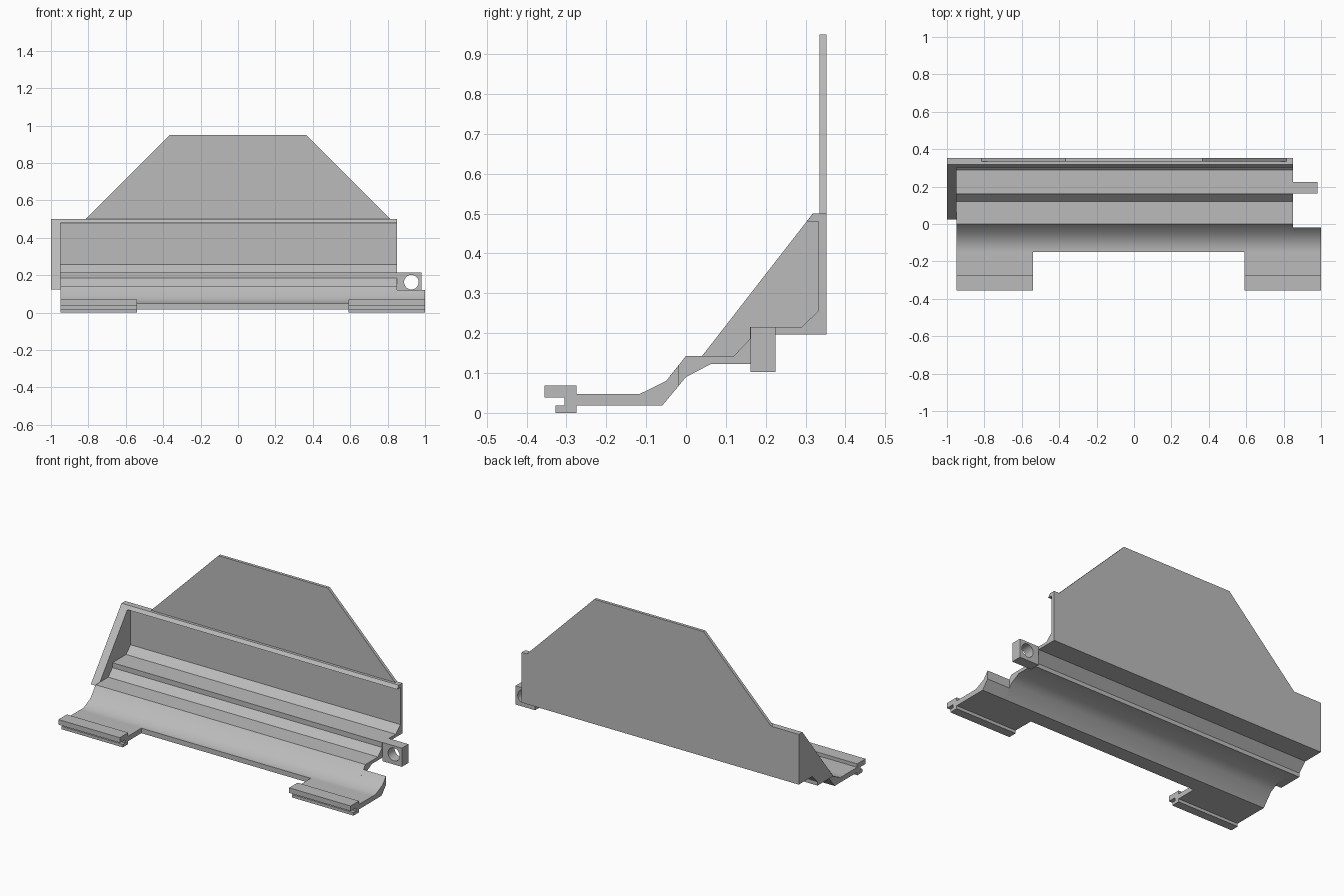
import bpy, bmesh, math
from mathutils import Matrix

cube = bpy.data.objects.get("Cube")
if cube:
    bpy.data.objects.remove(cube, do_unlink=True)

grey = bpy.data.materials.new("plain grey")
grey.use_nodes = True
grey.diffuse_color = (0.5, 0.5, 0.5, 1)
grey.node_tree.nodes["Principled BSDF"].inputs["Base Color"].default_value = (0.5, 0.5, 0.5, 1)


def prism(name, outline, start, end, axis="x"):
    """Extrude an outline of (y, z) along x, or of (x, z) along y."""
    place = (lambda p, d: (d, p[0], p[1])) if axis == "x" else (lambda p, d: (p[0], d, p[1]))
    bm = bmesh.new()
    face = bm.faces.new([bm.verts.new(place(p, start)) for p in outline])
    extruded = bmesh.ops.extrude_face_region(bm, geom=[face])["geom"]
    moved = [v for v in extruded if isinstance(v, bmesh.types.BMVert)]
    bmesh.ops.translate(bm, verts=moved, vec=place((0, 0), end - start))
    bmesh.ops.recalc_face_normals(bm, faces=bm.faces)
    return finish(name, bm)


def finish(name, bm):
    mesh = bpy.data.meshes.new(name)
    bm.to_mesh(mesh)
    bm.free()
    mesh.materials.append(grey)
    obj = bpy.data.objects.new(name, mesh)
    bpy.context.collection.objects.link(obj)
    return obj


def activate(obj):
    bpy.ops.object.select_all(action="DESELECT")
    obj.select_set(True)
    bpy.context.view_layer.objects.active = obj


RIGHT, INNER, LEFT = -0.95, 0.85, 1.0
BACK = 0.353

# Long tray: back wall with lip, stepped floor and curved front apron
underside = [(BACK, 0.197), (0.225, 0.197), (0.175, 0.147), (0.175, 0.123), (0.063, 0.123)]
tray = prism("tray", [
    (-0.15, 0.048), (-0.115, 0.048), (-0.05, 0.08), (0, 0.143),
    (0.12, 0.143), (0.16, 0.185), (0.16, 0.215), (0.29, 0.215), (0.333, 0.257),
    (0.333, 0.48), (0.303, 0.48), (0.318, 0.5), (BACK, 0.5),
    *underside, (0, 0.09), (-0.06, 0.018), (-0.15, 0.018)], RIGHT, INNER)

# Apron extension beyond the tray's left end
apron = prism("apron_extension", [
    (-0.15, 0.048), (-0.115, 0.048), (-0.05, 0.08), (-0.018, 0.12),
    (-0.018, 0.068), (-0.06, 0.018), (-0.15, 0.018)], INNER, LEFT)

# Feet with a hooked front edge
foot = [(-0.15, 0.048), (-0.275, 0.048), (-0.275, 0.069), (-0.355, 0.069),
        (-0.355, 0.038), (-0.305, 0.038), (-0.305, 0.018), (-0.327, 0.018),
        (-0.327, 0), (-0.275, 0), (-0.275, 0.018), (-0.15, 0.018)]
prism("right_foot", foot, RIGHT, -0.54)
prism("left_foot", foot, 0.59, LEFT)

# End plate closing the right side
prism("end_plate", [(0.025, 0.123), (0.318, 0.5), (BACK, 0.5), *underside[:4]], -1.0, RIGHT)

# Tall trapezoid back panel
prism("back_panel", [(-0.815, 0.5), (0.815, 0.5), (0.365, 0.95), (-0.365, 0.95)],
      0.335, BACK, "y")

# Lug with a round hole
lug = prism("lug", [(INNER, 0.102), (0.98, 0.102), (0.98, 0.215), (INNER, 0.215)],
            0.162, 0.225, "y")
bm = bmesh.new()
bmesh.ops.create_cone(bm, cap_ends=True, segments=40, radius1=0.039, radius2=0.039, depth=0.3,
                      matrix=Matrix.Translation((0.927, 0.193, 0.163))
                      @ Matrix.Rotation(math.pi / 2, 4, "X"))
cutter = finish("lug_hole_cutter", bm)
cutter.hide_render = True
hole = lug.modifiers.new("hole", "BOOLEAN")
hole.operation = "DIFFERENCE"
hole.solver = "EXACT"
hole.object = cutter
activate(lug)
bpy.ops.object.modifier_apply(modifier=hole.name)
bpy.data.objects.remove(cutter, do_unlink=True)

# Smooth the curved surfaces, keep the corners crisp
for obj in (tray, apron, lug):
    activate(obj)
    bpy.ops.object.shade_smooth_by_angle(angle=math.radians(32))
